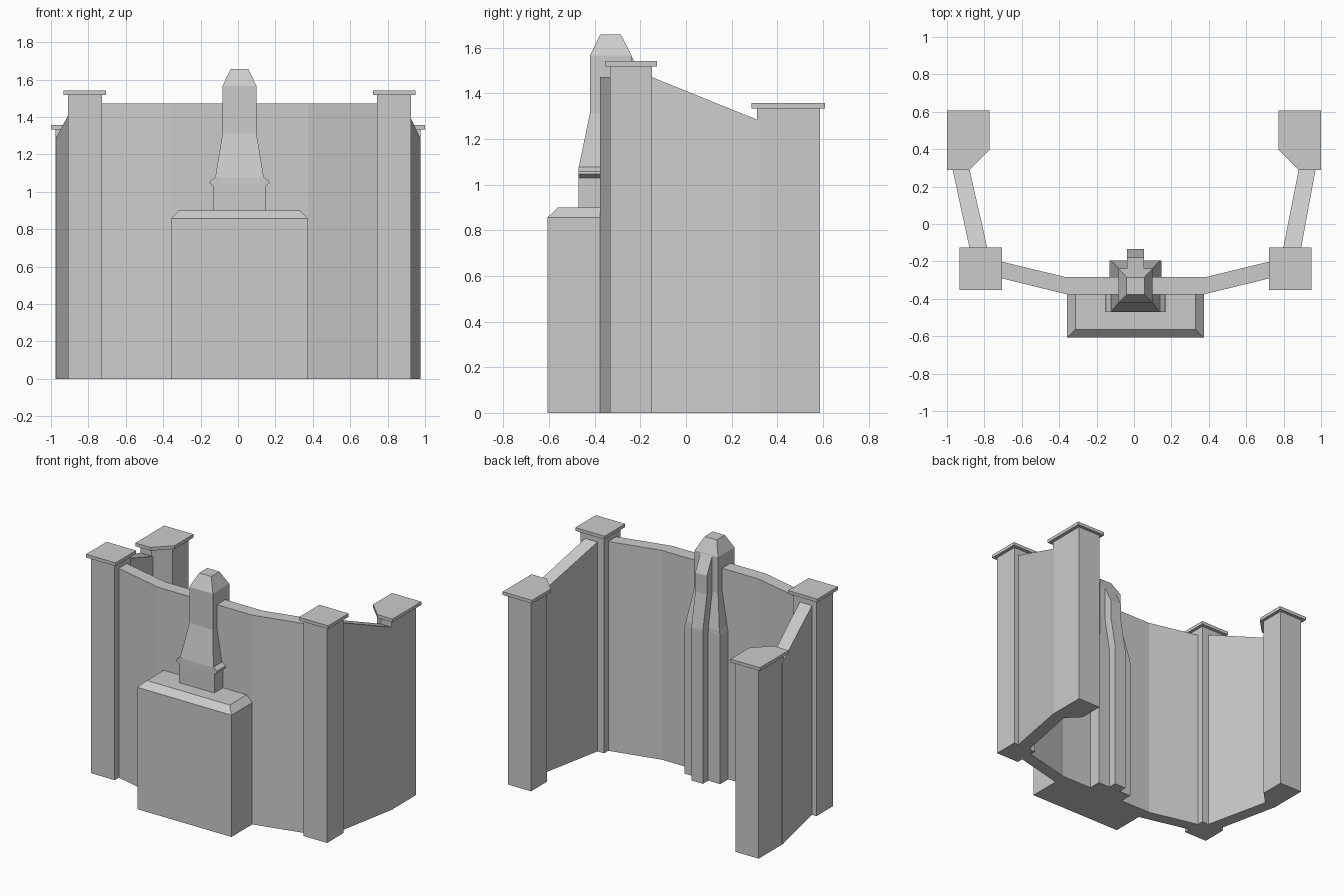
import bpy, bmesh

if "Cube" in bpy.data.objects:
    bpy.data.objects.remove(bpy.data.objects["Cube"])


def finish(name, bm):
    bmesh.ops.recalc_face_normals(bm, faces=bm.faces)
    mesh = bpy.data.meshes.new(name)
    bm.to_mesh(mesh)
    bm.free()
    obj = bpy.data.objects.new(name, mesh)
    bpy.context.collection.objects.link(obj)
    return obj


def loft(name, rings):
    """Skin a stack of equal-length point rings and cap both ends."""
    bm = bmesh.new()
    rows = [[bm.verts.new(p) for p in ring] for ring in rings]
    n = len(rows[0])
    for a, b in zip(rows, rows[1:]):
        for i in range(n):
            j = (i + 1) % n
            bm.faces.new((a[i], a[j], b[j], b[i]))
    bm.faces.new(rows[0][::-1])
    bm.faces.new(rows[-1])
    return finish(name, bm)


def prism(name, outline, z0, z1):
    """Vertical prism; z1 is a height or a function of y for a sloping top."""
    top = z1 if callable(z1) else lambda y: z1
    return loft(name, [[(x, y, z0) for x, y in outline],
                       [(x, y, top(y)) for x, y in outline]])


def rect(x0, x1, y0, y1):
    return [(x0, y0), (x1, y0), (x1, y1), (x0, y1)]


def ring(x0, x1, y0, y1, z):
    return [(x, y, z) for x, y in rect(x0, x1, y0, y1)]


C = 0.008   # centre line of the front wall and chimney
WALL = 1.471

# Front wall: straight middle with two swept-back wings
outer = [(0.366, -0.376), (0.80, -0.270)]
inner = [(0.80, -0.181), (0.377, -0.283)]
half = outer + inner
outline = [(C + x, y) for x, y in half] + [(C - x, y) for x, y in half[::-1]]
prism("front_wall", outline, 0, WALL)

# Side walls, corner pillars and end pillars
for s, side in ((1, "right"), (-1, "left")):
    def place(pts, shift=0.0):
        return [(s * x + shift, y) for x, y in pts]

    prism(side + "_corner_pillar", place(rect(0.734, 0.917, -0.332, -0.15), C), 0, 1.52)
    prism(side + "_corner_cap", place(rect(0.713, 0.941, -0.354, -0.126), C), 1.518, 1.541)

    near = place([(0.776, -0.20), (0.872, -0.20)], C)
    far = place([(0.977, 0.325), (0.887, 0.325)])
    prism(side + "_side_wall", near + far, 0, lambda y: 1.471 - 0.404 * (y + 0.15))

    prism(side + "_end_pillar", place([(0.975, 0.312), (0.975, 0.586), (0.795, 0.586),
                                       (0.795, 0.41), (0.893, 0.312)]), 0, 1.336)
    prism(side + "_end_cap", place([(1.0, 0.288), (1.0, 0.608), (0.772, 0.608),
                                    (0.772, 0.398), (0.882, 0.288)]), 1.334, 1.357)

# Plinth with bevelled front and side top edges
loft("plinth", [ring(C - 0.366, C + 0.366, -0.607, -0.33, 0),
                ring(C - 0.366, C + 0.366, -0.607, -0.33, 0.856),
                ring(C - 0.322, C + 0.322, -0.563, -0.33, 0.899)])

# Chimney: straight base, tapered shoulder, shaft and hipped top
loft("chimney", [ring(C - w, C + w, y0, y1, z) for w, y0, y1, z in (
    (0.138, -0.471, -0.194, 0), (0.138, -0.471, -0.194, 1.04),
    (0.130, -0.470, -0.196, 1.075), (0.091, -0.421, -0.238, 1.312),
    (0.091, -0.421, -0.238, 1.565), (0.047, -0.376, -0.285, 1.657))])

# Drip ledges on both flanks of the chimney front
for s, side in ((1, "right"), (-1, "left")):
    profile = [(0.11, 1.03), (0.138, 1.03), (0.160, 1.046), (0.158, 1.058),
               (0.130, 1.078), (0.11, 1.078)]
    loft(side + "_drip_ledge", [[(C + s * x, y, z) for x, z in profile]
                                for y in (-0.471, -0.35)])

# Flue rib running up the back of the chimney
rib = [(-0.33, 0), (-0.135, 0), (-0.135, 1.075), (-0.179, 1.312),
       (-0.179, 1.445), (-0.285, 1.655), (-0.33, 1.655)]
loft("flue_rib", [[(C + x, y, z) for y, z in rib] for x in (-0.045, 0.045)])
